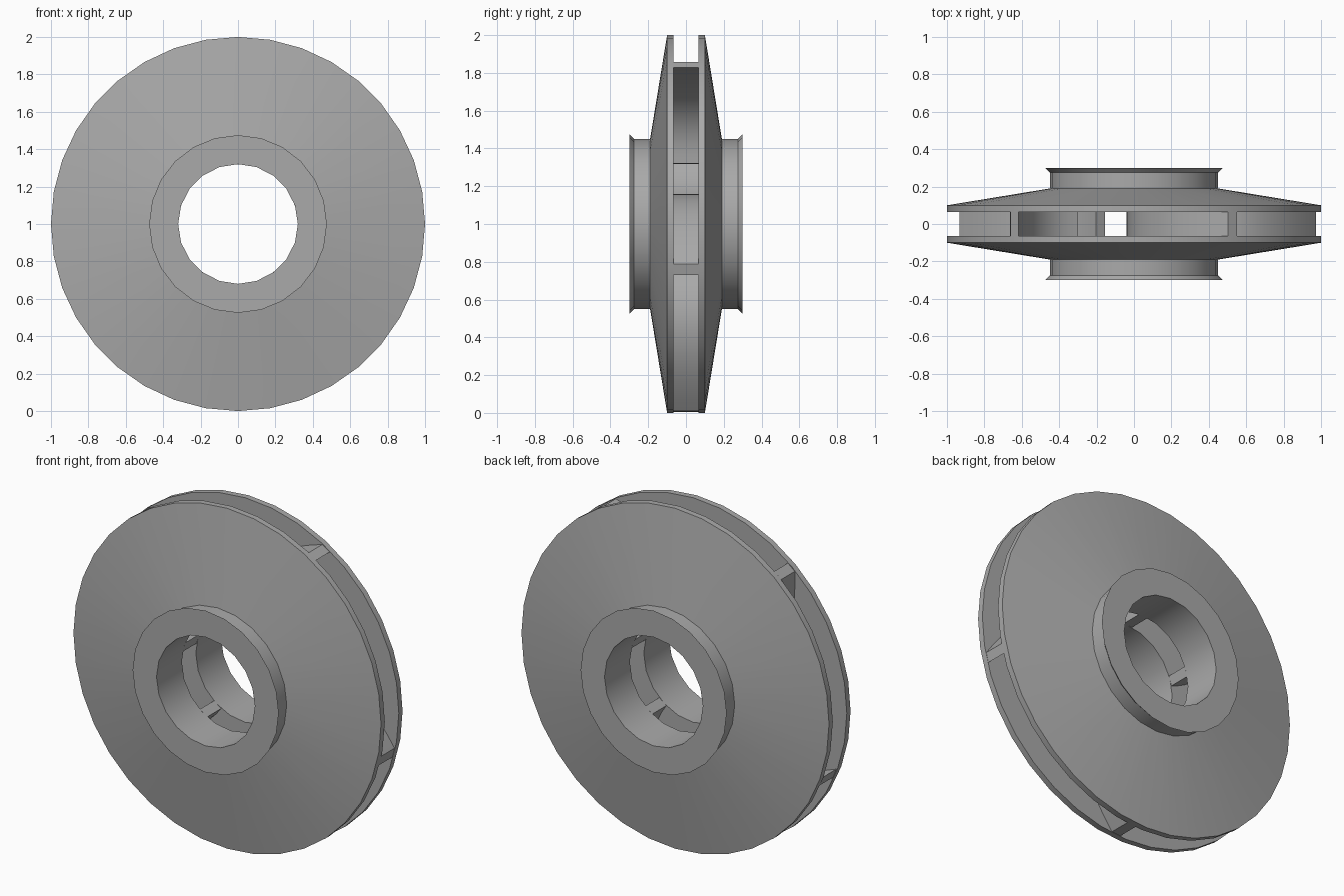
import bpy, bmesh, math
from mathutils import Vector

cube = bpy.data.objects.get("Cube")
if cube:
    bpy.data.objects.remove(cube, do_unlink=True)

BORE, GAP = 0.32, 0.065
VANES = 5

metal = bpy.data.materials.new("grey metal")
metal.use_nodes = True
colour = (0.4, 0.4, 0.4, 1)
metal.diffuse_color = colour
metal.node_tree.nodes["Principled BSDF"].inputs["Base Color"].default_value = colour


def finish(name, bm):
    """Turn a bmesh into a shaded object centred at height one."""
    bmesh.ops.recalc_face_normals(bm, faces=bm.faces)
    mesh = bpy.data.meshes.new(name)
    bm.to_mesh(mesh)
    bm.free()
    mesh.materials.append(metal)
    obj = bpy.data.objects.new(name, mesh)
    obj.location.z = 1
    bpy.context.collection.objects.link(obj)
    bpy.ops.object.select_all(action='DESELECT')
    obj.select_set(True)
    bpy.context.view_layer.objects.active = obj
    bpy.ops.object.shade_smooth_by_angle(angle=math.radians(25))


def ring(bm, radius, y, sides):
    """Closed loop of edges around the y axis."""
    verts = []
    for i in range(sides):
        a = math.tau * i / sides
        verts.append(bm.verts.new((radius * math.sin(a), y, radius * math.cos(a))))
    return [bm.edges.new((verts[i - 1], verts[i])) for i in range(sides)]


# Shroud halves: rim, cone, collar, flared lip and bore (radius, depth, sides)
PROFILE = [(BORE, GAP, 20), (1, GAP, 36), (1, 0.1, 36), (0.45, 0.19, 24),
           (0.45, 0.275, 24), (0.475, 0.3, 24), (BORE, 0.3, 20)]
for name, side in (("front_shroud", -1), ("back_shroud", 1)):
    bm = bmesh.new()
    loops = [ring(bm, r, side * y, n) for r, y, n in PROFILE]
    for i in range(len(loops)):
        bmesh.ops.bridge_loops(bm, edges=loops[i - 1] + loops[i])
    finish(name, bm)


# Swept vanes: nearly radial at the bore, leaning back at the rim
def polar(radius, degrees):
    a = math.radians(degrees)
    return Vector((radius * math.cos(a), radius * math.sin(a)))


tip, bend, root = polar(0.995, 58), Vector((-0.01, 0.7)), polar(BORE, 92)
STEPS, HALF = 14, 0.029
for k in range(VANES):
    bm = bmesh.new()
    sections = []
    for i in range(STEPS + 1):
        t = i / STEPS
        p = tip * (1 - t) ** 2 + bend * 2 * t * (1 - t) + root * t ** 2
        angle = math.atan2(p.y, p.x) + k * math.tau / VANES
        r, spread = p.length, HALF / p.length
        sections.append([
            bm.verts.new((r * math.cos(angle + s * spread), y, r * math.sin(angle + s * spread)))
            for s, y in ((-1, -GAP), (1, -GAP), (1, GAP), (-1, GAP))])
    for a, b in zip(sections, sections[1:]):
        for j in range(4):
            bm.faces.new((a[j - 1], a[j], b[j], b[j - 1]))
    bm.faces.new(sections[0])
    bm.faces.new(sections[-1])
    finish(f"vane_{k + 1}", bm)
